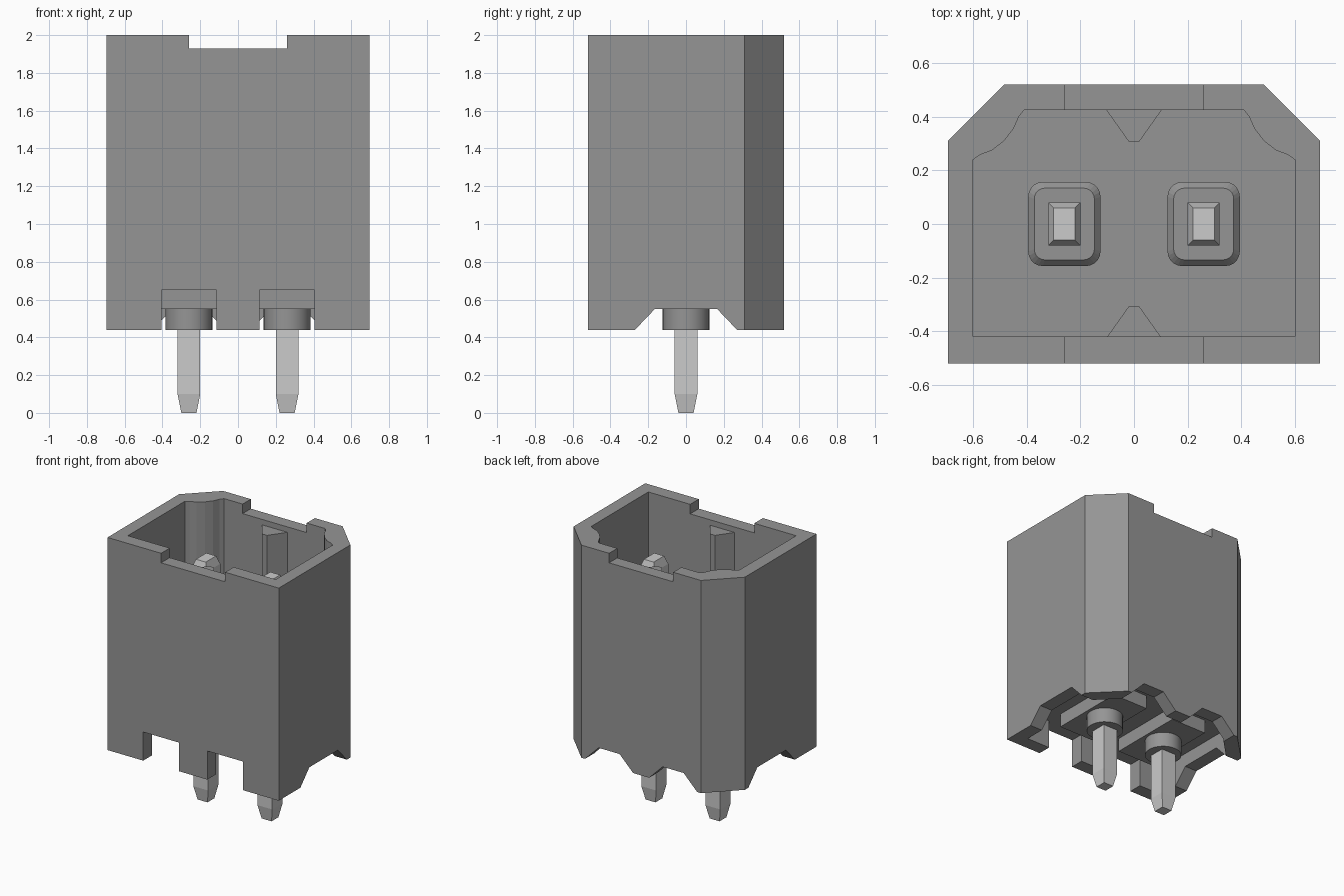
import bpy, bmesh, math

if "Cube" in bpy.data.objects:
    bpy.data.objects.remove(bpy.data.objects["Cube"])

def material(name, v):
    m = bpy.data.materials.new(name)
    m.diffuse_color = (v, v, v, 1)
    m.use_nodes = True
    m.node_tree.nodes["Principled BSDF"].inputs["Base Color"].default_value = m.diffuse_color
    return m

PLASTIC = material("grey plastic", 0.30)
METAL = material("light metal", 0.60)

def loft(name, rings, mat):
    """Closed solid through a stack of rings with equal point counts."""
    bm = bmesh.new()
    loops = [[bm.verts.new(p) for p in ring] for ring in rings]
    n = len(loops[0])
    for a, b in zip(loops, loops[1:]):
        for i in range(n):
            j = (i + 1) % n
            bm.faces.new((a[i], a[j], b[j], b[i]))
    bm.faces.new(loops[0][::-1])
    bm.faces.new(loops[-1])
    bmesh.ops.recalc_face_normals(bm, faces=bm.faces[:])
    me = bpy.data.meshes.new(name)
    bm.to_mesh(me)
    bm.free()
    me.materials.append(mat)
    ob = bpy.data.objects.new(name, me)
    bpy.context.scene.collection.objects.link(ob)
    return ob

PLACE = {"x": lambda a, b, d: (d, a, b),
         "y": lambda a, b, d: (a, d, b),
         "z": lambda a, b, d: (a, b, d)}

def prism(name, pts, lo, hi, axis="z"):
    f = PLACE[axis]
    return loft(name, [[f(a, b, d) for a, b in pts] for d in (lo, hi)], PLASTIC)

def rect(x0, x1, y0, y1):
    return [(x0, y0), (x1, y0), (x1, y1), (x0, y1)]

def mirrored(half):
    return half + [(-x, y) for x, y in reversed(half)]

def rounded(cx, hx, hy, r, z):
    pts = []
    for k, (sx, sy) in enumerate([(1, 1), (-1, 1), (-1, -1), (1, -1)]):
        for i in range(6):
            t = math.radians(90 * k + 18 * i)
            pts.append((cx + sx * (hx - r) + r * math.cos(t),
                        sy * (hy - r) + r * math.sin(t), z))
    return pts

def box_ring(cx, hx, hy, z):
    return [(x, y, z) for x, y in rect(cx - hx, cx + hx, -hy, hy)]

def cut(target, cutter):
    m = target.modifiers.new(cutter.name, "BOOLEAN")
    m.operation, m.solver, m.object = "DIFFERENCE", "EXACT", cutter
    cutter.hide_render = True
    cutter.hide_viewport = True

# Housing with two chamfered back corners
housing = prism("housing", mirrored([(0.695, -0.52), (0.695, 0.31), (0.485, 0.52)]), 0.44, 2.0)

# Mating cavity with bulged back corners
cavity = mirrored([(0.6, -0.42), (0.6, 0.24), (0.575, 0.258), (0.53, 0.275),
                   (0.485, 0.31), (0.45, 0.355), (0.43, 0.4), (0.41, 0.425)])
cut(housing, prism("cavity_cutter", cavity, 0.78, 2.1))

# Hollow underside, leaving a perimeter skirt
under = mirrored([(0.595, -0.42), (0.595, 0.269), (0.444, 0.42)])
cut(housing, prism("underside_cutter", under, 0.3, 0.65))

# Notches in the front and back rims
cut(housing, prism("rim_notch_cutter", rect(-0.26, 0.26, 1.93, 2.1), -0.7, 0.7, "y"))

# Sloped openings in both side skirts
def trapezoid(c, wide, narrow):
    s = (wide - narrow) / 0.11 * 0.1
    return [(c - wide - s, 0.34), (c + wide + s, 0.34), (c + narrow, 0.55), (c - narrow, 0.55)]

for side, s in (("left", -1), ("right", 1)):
    lo, hi = sorted((s * 0.55, s * 0.8))
    cut(housing, prism(side + "_skirt_cutter", trapezoid(0, 0.27, 0.165), lo, hi, "x"))

for side, s in (("left", -1), ("right", 1)):
    c = s * 0.26
    # Square front slot and sloped back slot
    cut(housing, prism(side + "_front_slot_cutter",
                       rect(c - 0.145, c + 0.145, 0.3, 0.65), -0.7, -0.4, "y"))
    cut(housing, prism(side + "_back_slot_cutter", trapezoid(c, 0.195, 0.085), 0.4, 0.7, "y"))
    # Raised pad and round standoff under the base
    prism(side + "_base_pad", rect(c - 0.145, c + 0.145, -0.3, 0.27), 0.55, 0.66)
    standoff = [(c + 0.124 * math.cos(i * math.tau / 32), 0.124 * math.sin(i * math.tau / 32))
                for i in range(32)]
    ob = prism(side + "_standoff", standoff, 0.44, 0.56)
    for p in ob.data.polygons:
        p.use_smooth = abs(p.normal.z) < 0.5
    # Rounded collar on the cavity floor
    loft(side + "_pin_collar", [rounded(c, 0.135, 0.157, 0.055, 0.77),
                                rounded(c, 0.135, 0.157, 0.055, 0.84),
                                rounded(c, 0.112, 0.134, 0.04, 0.865)], PLASTIC)
    # Metal pin: tapered tail and contact
    loft(side + "_pin_tail", [box_ring(c, 0.04, 0.04, 0), box_ring(c, 0.06, 0.06, 0.1),
                              box_ring(c, 0.06, 0.06, 0.5)], METAL)
    loft(side + "_pin_contact", [box_ring(c, 0.06, 0.08, 0.8), box_ring(c, 0.06, 0.08, 1.71),
                                 box_ring(c, 0.04, 0.06, 1.77)], METAL)

# Keying ribs on the front and back cavity walls
for name, s in (("front_rib", -1), ("back_rib", 1)):
    prism(name, [(-0.105, s * 0.428), (0.105, s * 0.428), (0.02, s * 0.308), (-0.02, s * 0.308)],
          0.77, 1.89)
